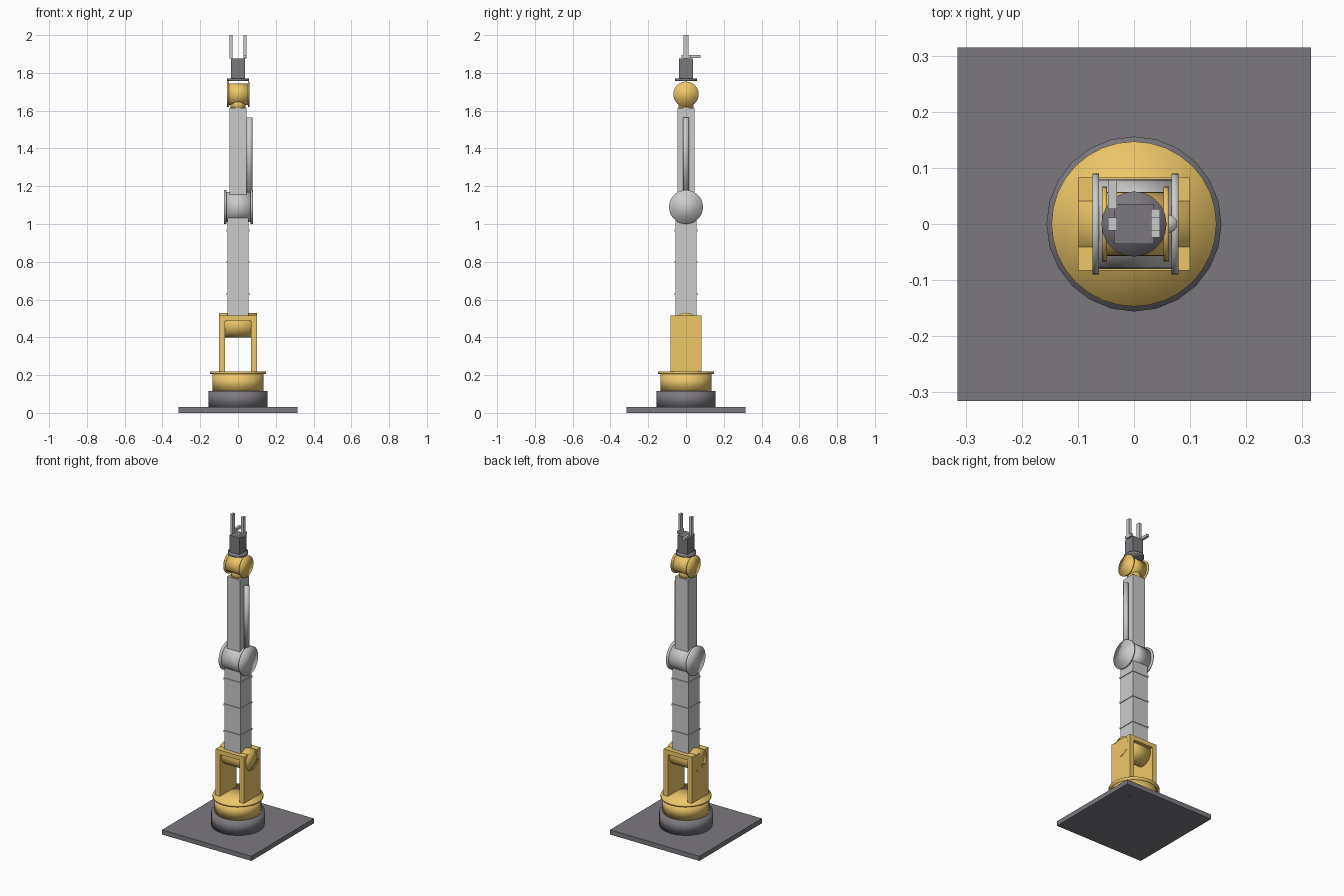
import bpy
from math import pi

if "Cube" in bpy.data.objects:
    bpy.data.objects.remove(bpy.data.objects["Cube"])


def material(name, rgb):
    m = bpy.data.materials.new(name)
    m.diffuse_color = (*rgb, 1)
    m.use_nodes = True
    m.node_tree.nodes["Principled BSDF"].inputs["Base Color"].default_value = m.diffuse_color
    return m


ORANGE = material("orange_paint", (0.85, 0.57, 0.14))
DARK = material("dark_metal", (0.20, 0.19, 0.21))
LIGHT = material("light_metal", (0.62, 0.62, 0.62))


def finish(ob, name, mat):
    ob.name = name
    ob.data.materials.append(mat)
    return ob


def box(name, x, y, z, mat):
    """Box from (min, max) ranges on each axis."""
    bpy.ops.mesh.primitive_cube_add(size=1, location=[(a + b) / 2 for a, b in (x, y, z)])
    ob = bpy.context.object
    ob.scale = [b - a for a, b in (x, y, z)]
    bpy.ops.object.transform_apply(location=False, rotation=False)
    return finish(ob, name, mat)


def disc(name, r, z, mat, x=0, y=0, sides=24):
    """Upright cylinder spanning z = (min, max)."""
    bpy.ops.mesh.primitive_cylinder_add(vertices=sides, radius=r, depth=z[1] - z[0],
                                        location=(x, y, (z[0] + z[1]) / 2))
    bpy.ops.object.shade_smooth()
    return finish(bpy.context.object, name, mat)


def axle(name, r, x, z, mat, sides=32):
    """Cylinder lying along x at height z."""
    bpy.ops.mesh.primitive_cylinder_add(vertices=sides, radius=r, depth=x[1] - x[0],
                                        location=((x[0] + x[1]) / 2, 0, z),
                                        rotation=(0, pi / 2, 0))
    bpy.ops.object.shade_smooth()
    return finish(bpy.context.object, name, mat)


def post(name, half, z, mat):
    return box(name, (-half, half), (-half, half), z, mat)


# Base plate, flush floor bolts and pedestal
post("base_plate", 0.315, (0, 0.03), DARK)
for sx in (-1, 1):
    for sy in (-1, 1):
        disc("floor_bolt", 0.012, (0, 0.026), DARK, sx * 0.21, sy * 0.21, 8)
disc("pedestal", 0.156, (0.03, 0.117), DARK)

# Turntable with top flange
disc("turntable", 0.136, (0.117, 0.208), ORANGE, sides=32)
disc("turntable_flange", 0.147, (0.206, 0.22), ORANGE, sides=32)

# Shoulder fork: two cheeks, top bridge and axle
for s in (-1, 1):
    box("shoulder_cheek", sorted((s * 0.07, s * 0.1)), (-0.083, 0.083), (0.22, 0.515), ORANGE)
box("shoulder_bridge", (-0.07, 0.07), (-0.083, 0.083), (0.487, 0.515), ORANGE)
axle("shoulder_axle", 0.065, (-0.1, 0.1), 0.465, ORANGE)

# Upper arm with raised bands
post("upper_arm", 0.056, (0.5, 1.06), LIGHT)
for z in (0.63, 0.80, 0.965):
    post("upper_arm_band", 0.060, (z - 0.005, z + 0.005), LIGHT)

# Elbow drum with end flanges
axle("elbow_drum", 0.08, (-0.062, 0.068), 1.09, LIGHT)
axle("elbow_flange_left", 0.09, (-0.074, -0.062), 1.09, LIGHT)
axle("elbow_flange_right", 0.09, (0.067, 0.079), 1.09, LIGHT)

# Forearm and side conduit
post("forearm", 0.045, (1.12, 1.615), LIGHT)
disc("forearm_conduit", 0.016, (1.165, 1.565), LIGHT, x=0.061, sides=16)

# Wrist: neck, drum and end flanges
disc("wrist_neck", 0.04, (1.605, 1.66), ORANGE)
axle("wrist_drum", 0.057, (-0.048, 0.054), 1.687, ORANGE)
axle("wrist_flange_left", 0.067, (-0.057, -0.048), 1.687, ORANGE)
axle("wrist_flange_right", 0.067, (0.053, 0.062), 1.687, ORANGE)

# Tool flange and gripper body
disc("tool_flange", 0.058, (1.756, 1.771), DARK)
post("gripper_body", 0.036, (1.771, 1.877), DARK)

# Gripper fingers and their offset slide bars
for s, bar_y in ((-1, (0.027, 0.078)), (1, (-0.024, 0.027))):
    x = sorted((s * 0.03, s * 0.046))
    box("gripper_finger", x, (-0.012, 0.012), (1.877, 2.0), LIGHT)
    box("finger_slide_bar", x, bar_y, (1.879, 1.896), LIGHT)
